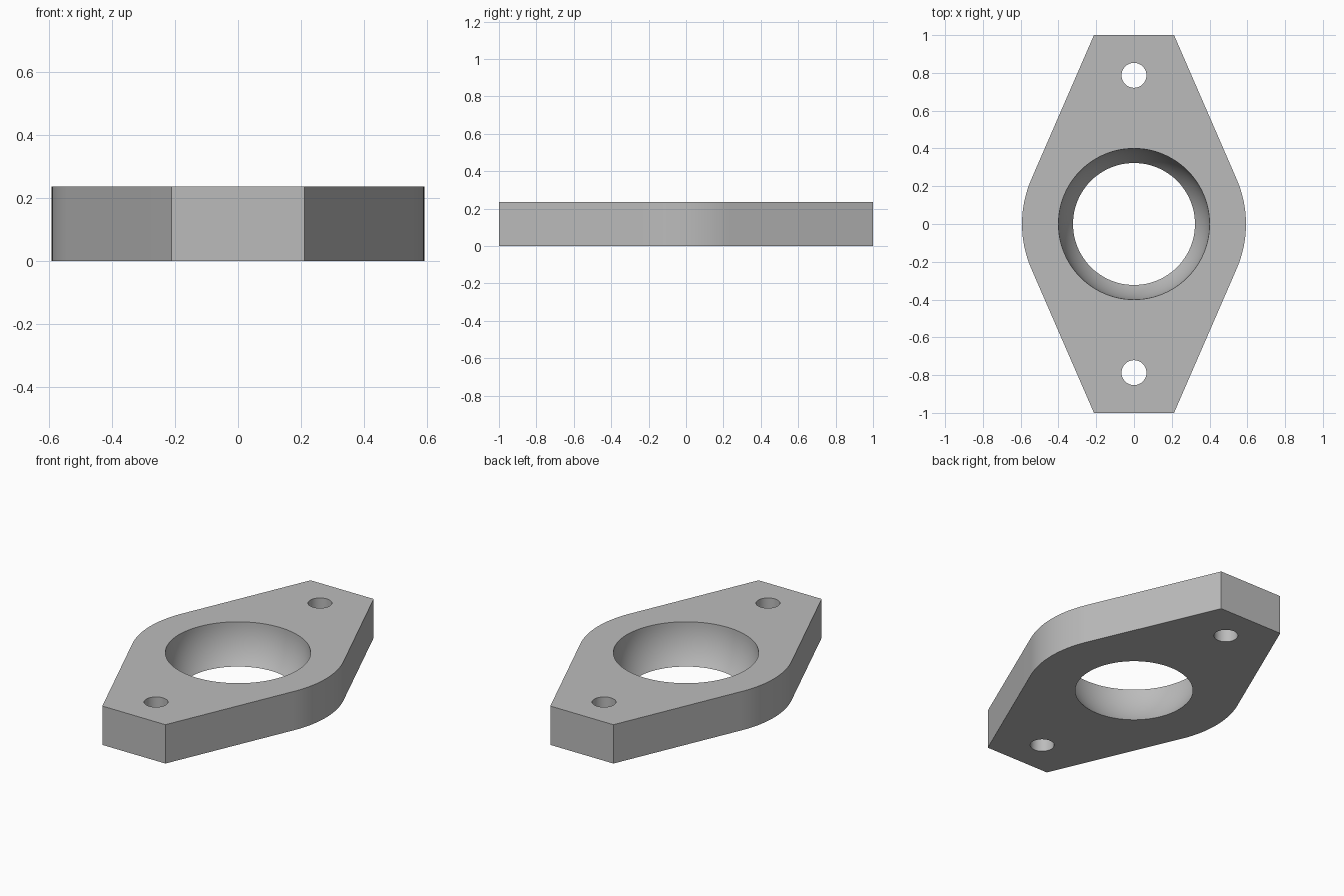
import bpy, bmesh, math

if "Cube" in bpy.data.objects:
    bpy.data.objects.remove(bpy.data.objects["Cube"])

H = 0.236            # plate thickness
R_BOSS = 0.593       # rounded waist of the outline
END_X, END_Y = 0.212, 1.0
R_SEAT = 0.4         # spherical seat, centred on the top plane
R_HOLE, HOLE_Y = 0.066, 0.787


def circle(radius, cy=0.0, n=64):
    return [(radius * math.cos(2 * math.pi * i / n),
             cy + radius * math.sin(2 * math.pi * i / n)) for i in range(n)]


def outline():
    # Waist arc ends where the straight flanks are tangent to it
    t = math.atan2(END_Y, END_X) - math.acos(R_BOSS / math.hypot(END_X, END_Y))
    n = 16
    arc = [-t + 2 * t * i / n for i in range(n + 1)]
    right = [(END_X, -END_Y)]
    right += [(R_BOSS * math.cos(a), R_BOSS * math.sin(a)) for a in arc]
    right += [(END_X, END_Y)]
    return right + [(-x, -y) for x, y in right]


bm = bmesh.new()


def wall(rings):
    """Skin a stack of (points, z) rings; return the first and last edge loops."""
    loops = [[bm.verts.new((x, y, z)) for x, y in pts] for pts, z in rings]
    n = len(loops[0])
    for a, b in zip(loops, loops[1:]):
        for i in range(n):
            j = (i + 1) % n
            bm.faces.new((a[i], a[j], b[j], b[i]))
    return [[bm.edges.get((l[i], l[(i + 1) % n])) for i in range(n)]
            for l in (loops[0], loops[-1])]


# Outer rim, two bolt holes and the spherical seat, each from bottom to top
steps = 12
a_end = math.asin(H / R_SEAT)
seat = []
for i in range(steps + 1):
    a = a_end * (1 - i / steps)
    seat.append((circle(R_SEAT * math.cos(a), n=96), H - R_SEAT * math.sin(a)))
walls = [wall([(outline(), 0), (outline(), H)]), wall(seat)]
for s in (-1, 1):
    hole = circle(R_HOLE, s * HOLE_Y, 40)
    walls.append(wall([(hole, 0), (hole, H)]))

# Flat bottom and top faces with the openings left free
for k, nz in ((0, -1), (1, 1)):
    edges = [e for w in walls for e in w[k]]
    bmesh.ops.triangle_fill(bm, use_beauty=True, use_dissolve=False,
                            edges=edges, normal=(0, 0, nz))
bmesh.ops.recalc_face_normals(bm, faces=bm.faces[:])

mesh = bpy.data.meshes.new("flange_plate")
bm.to_mesh(mesh)
bm.free()
plate = bpy.data.objects.new("flange_plate", mesh)
bpy.context.collection.objects.link(plate)

grey = bpy.data.materials.new("plain grey")
grey.diffuse_color = (0.5, 0.5, 0.5, 1)
grey.use_nodes = True
grey.node_tree.nodes["Principled BSDF"].inputs["Base Color"].default_value = grey.diffuse_color
mesh.materials.append(grey)

# Smooth curved walls, crisp rims
bpy.context.view_layer.objects.active = plate
plate.select_set(True)
bpy.ops.object.shade_smooth_by_angle(angle=math.radians(30))
